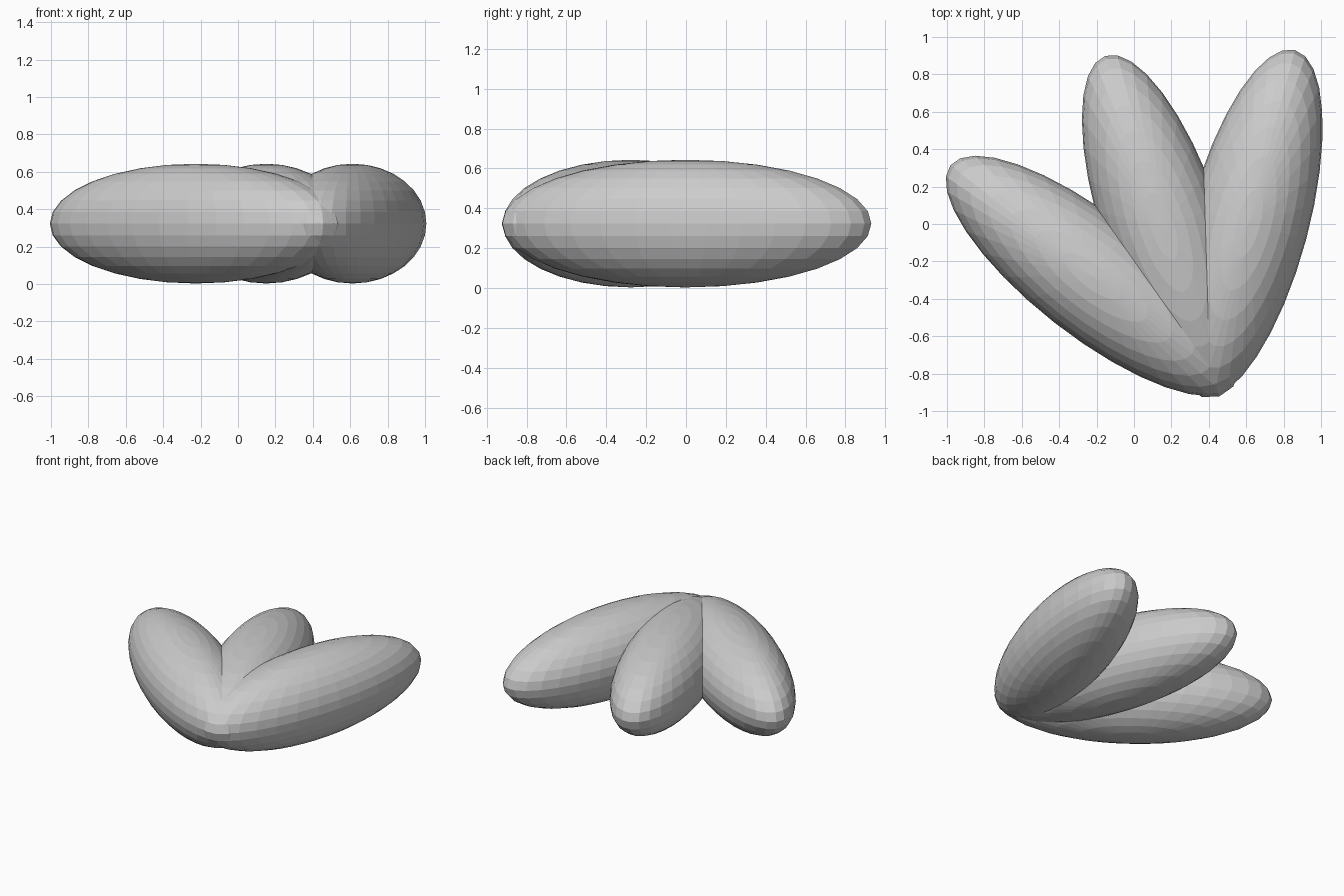
import bpy
from math import sin, cos, radians

if "Cube" in bpy.data.objects:
    bpy.data.objects.remove(bpy.data.objects["Cube"])

LENGTH, RADIUS = 0.96, 0.32      # half-length and half-width of a petal
PIVOT = (0.405, -0.77)           # point the petals fan out from
REACH = 0.80                     # pivot to petal centre


def petal(name, angle):
    """Stretched sphere fanned about the pivot; angle is measured from +y."""
    a = radians(angle)
    centre = (PIVOT[0] - REACH * sin(a), PIVOT[1] + REACH * cos(a), 0.323)
    bpy.ops.mesh.primitive_uv_sphere_add(segments=32, ring_count=16, radius=1,
                                         location=centre, rotation=(0, 0, a))
    ob = bpy.context.object
    ob.name = name
    ob.scale = (RADIUS, LENGTH, RADIUS)


# three petals in a fan
for name, angle in (("right_petal", -15), ("middle_petal", 18.5), ("left_petal", 52)):
    petal(name, angle)
